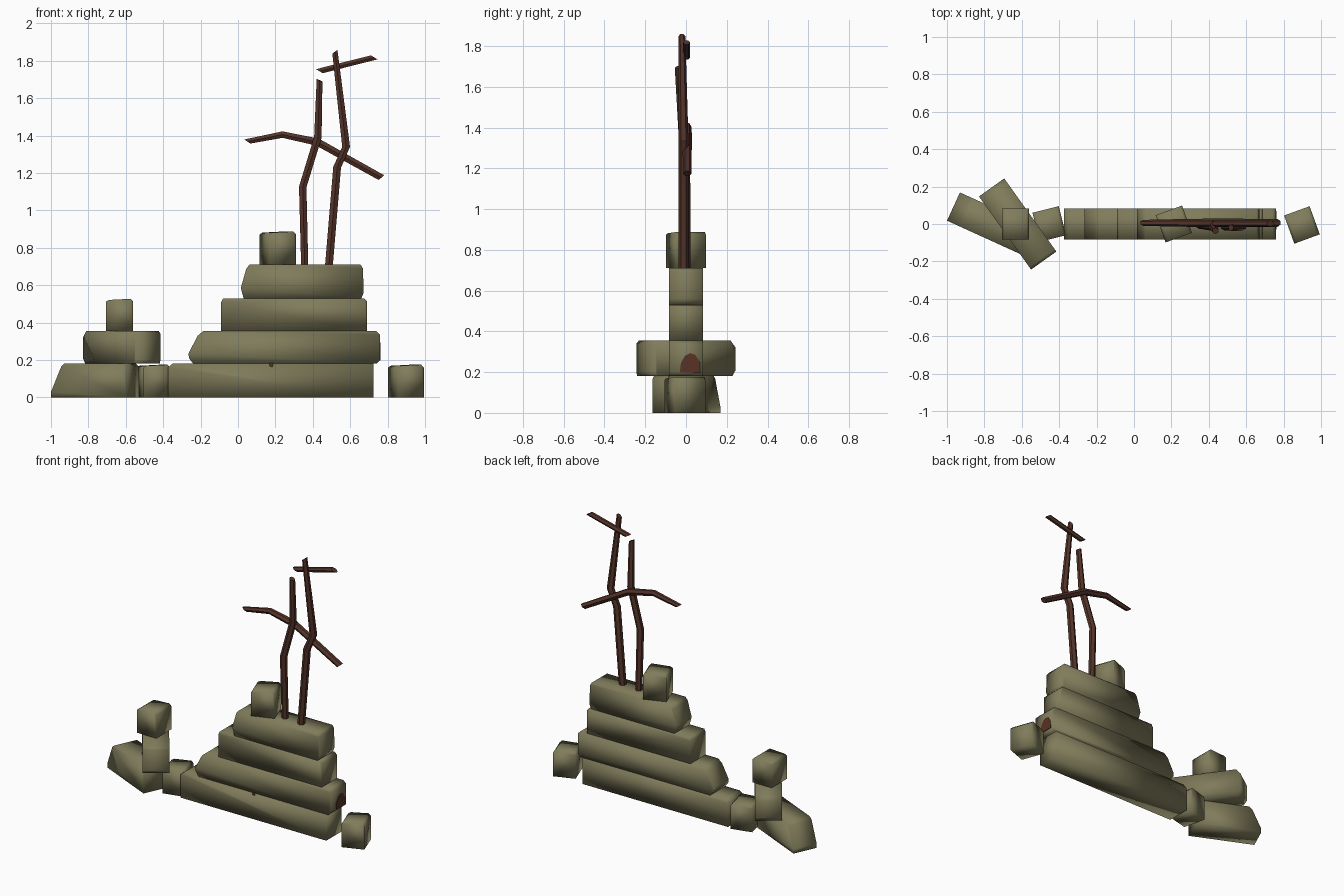
import bpy, bmesh, math
from mathutils import Vector

if "Cube" in bpy.data.objects:
    bpy.data.objects.remove(bpy.data.objects["Cube"])


def material(name, rgb):
    m = bpy.data.materials.new(name)
    m.diffuse_color = (*rgb, 1)
    m.use_nodes = True
    m.node_tree.nodes["Principled BSDF"].inputs["Base Color"].default_value = m.diffuse_color
    return m


STONE = material("mossy_stone", (0.215, 0.2, 0.105))
WOOD = material("dark_wood", (0.09, 0.034, 0.022))
RUST = material("rust_brown", (0.10, 0.032, 0.018))


def finish(name, bm, mat, angle):
    bmesh.ops.recalc_face_normals(bm, faces=bm.faces[:])
    me = bpy.data.meshes.new(name)
    bm.to_mesh(me)
    bm.free()
    me.materials.append(mat)
    ob = bpy.data.objects.new(name, me)
    bpy.context.collection.objects.link(ob)
    bpy.context.view_layer.objects.active = ob
    ob.select_set(True)
    bpy.ops.object.shade_smooth_by_angle(angle=math.radians(angle))
    ob.select_set(False)
    return ob


def prism(name, profile, depth, mat=STONE, loc=(0, 0), turn=0, angle=100):
    """Extrude an x-z outline along y, then turn it about z and place it."""
    bm = bmesh.new()
    rows = [[bm.verts.new((x, y, z)) for x, z in profile]
            for y in (-depth / 2, depth / 2)]
    n = len(profile)
    bm.faces.new(rows[0])
    bm.faces.new(rows[1])
    for i in range(n):
        j = (i + 1) % n
        bm.faces.new((rows[0][i], rows[0][j], rows[1][j], rows[1][i]))
    ob = finish(name, bm, mat, angle)
    ob.location = (*loc, 0)
    ob.rotation_euler.z = math.radians(turn)
    return ob


def block(w, z0, z1, c=0.015):
    """Outline of a small stone with chamfered top corners."""
    h = w / 2
    return [(-h, z0), (h, z0), (h, z1 - c), (h - c, z1), (c - h, z1 - c * 0.4), (-h, z1 - c)]


def branch(name, pts, radii, cuts=(0, 0), sides=6):
    """Bent tapering stick through the points, with slanted end cuts."""
    pts = [Vector(p) for p in pts]
    bm = bmesh.new()
    rings = []
    for i, p in enumerate(pts):
        t = (pts[min(i + 1, len(pts) - 1)] - pts[max(i - 1, 0)]).normalized()
        u = t.cross(Vector((0, 1, 0))).normalized()
        v = t.cross(u)
        shear = cuts[0] if i == 0 else cuts[1] if i == len(pts) - 1 else 0
        ring = []
        for k in range(sides):
            a = math.tau * (k + 0.5) / sides
            off = u * math.cos(a) + v * math.sin(a) + t * shear * math.cos(a)
            ring.append(bm.verts.new(p + off * radii[i]))
        rings.append(ring)
    for a, b in zip(rings, rings[1:]):
        for k in range(sides):
            j = (k + 1) % sides
            bm.faces.new((a[k], a[j], b[j], b[k]))
    bm.faces.new(rings[0])
    bm.faces.new(rings[-1])
    return finish(name, bm, WOOD, 30)


# stepped wall courses
prism("wall_course_1", [(-0.375, 0), (0.725, 0), (0.725, 0.18), (-0.35, 0.18), (-0.375, 0.16)], 0.165)
prism("wall_course_2", [(-0.24, 0.18), (0.74, 0.18), (0.76, 0.2), (0.76, 0.335), (0.74, 0.355),
                        (-0.185, 0.355), (-0.215, 0.33), (-0.265, 0.235), (-0.262, 0.21)], 0.165)
prism("wall_course_3", [(-0.09, 0.355), (0.69, 0.355), (0.69, 0.515), (0.675, 0.53),
                        (-0.08, 0.53), (-0.09, 0.51)], 0.165)
prism("wall_course_4", [(0.03, 0.53), (0.66, 0.53), (0.672, 0.56), (0.668, 0.69), (0.655, 0.71),
                        (0.062, 0.71), (0.045, 0.69), (0.015, 0.585)], 0.165)

# loose square stones
prism("cap_stone", block(0.15, 0.71, 0.887), 0.155, loc=(0.213, 0), turn=20)
prism("gap_stone", block(0.145, 0, 0.175), 0.16, loc=(-0.453, 0), turn=14)
prism("right_stone", block(0.145, 0, 0.175), 0.16, loc=(0.898, -0.005), turn=20)
prism("rubble_top_stone", block(0.145, 0.355, 0.527), 0.165, loc=(-0.633, 0))

# turned rubble slabs
prism("rubble_slab_lower", [(-0.22, 0), (0.22, 0), (0.22, 0.165), (0.2, 0.182), (-0.14, 0.182),
                            (-0.16, 0.165), (-0.22, 0.03)], 0.166, loc=(-0.765, 0.002), turn=-24.5)
prism("rubble_slab_upper", [(-0.22, 0.18), (0.235, 0.18), (0.24, 0.2), (0.24, 0.34), (0.225, 0.355),
                            (-0.21, 0.355), (-0.24, 0.32), (-0.24, 0.21)], 0.166,
      loc=(-0.622, 0), turn=-54.5)

# rust stains, as thin plates
stain = prism("end_stain", [(-0.03, 0.198), (0.07, 0.198), (0.068, 0.25), (0.045, 0.285),
                            (0.02, 0.293), (-0.005, 0.28), (-0.025, 0.245)], 0.004, RUST,
              loc=(0.761, 0), turn=90, angle=30)
prism("front_stain", [(0.17, 0.165), (0.185, 0.163), (0.188, 0.183), (0.168, 0.183)],
      0.004, RUST, loc=(0, -0.083), angle=30)

# bare branches
branch("left_post", [(0.357, 0, 0.69), (0.346, -0.002, 1.125), (0.427, -0.015, 1.39), (0.436, -0.037, 1.695)],
       (0.022, 0.023, 0.023, 0.018), (0, 0.4))
branch("right_post", [(0.485, -0.012, 0.69), (0.53, -0.012, 1.23), (0.578, -0.012, 1.34), (0.518, -0.02, 1.848)],
       (0.024, 0.024, 0.024, 0.017), (0, -0.6))
branch("long_crossarm", [(0.05, 0.006, 1.368), (0.238, 0.006, 1.405), (0.425, 0.006, 1.365), (0.767, 0.006, 1.175)],
       (0.016, 0.02, 0.023, 0.021), (-1.0, 0.4))
branch("top_crossarm", [(0.435, 0.003, 1.744), (0.728, 0.003, 1.818)], (0.017, 0.017), (-1.0, -1.0))
